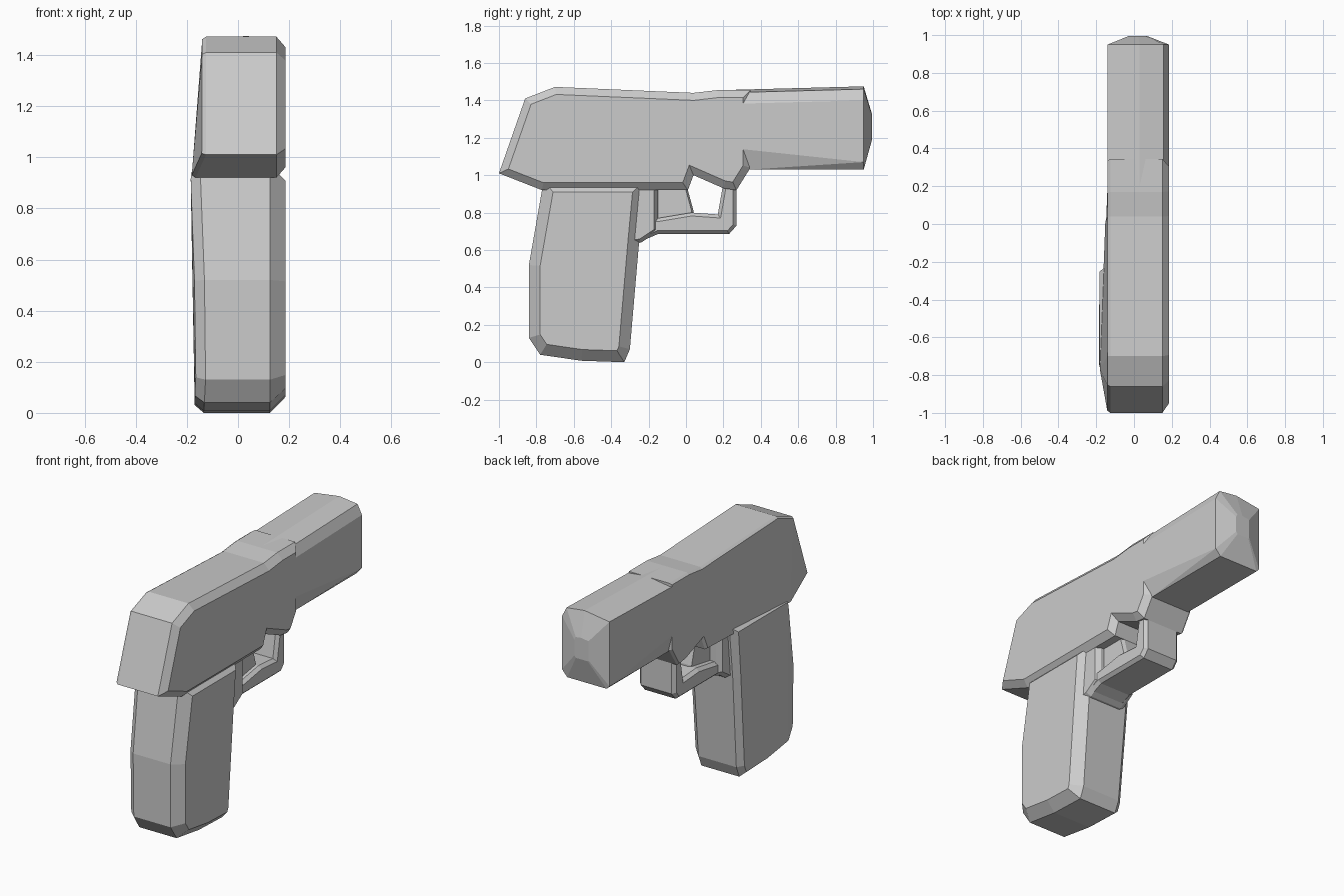
import bpy, bmesh
from mathutils import Vector

cube = bpy.data.objects.get("Cube")
if cube:
    bpy.data.objects.remove(cube)

grey = bpy.data.materials.new("plain grey")
grey.use_nodes = True
colour = (0.6, 0.6, 0.6, 1)
grey.diffuse_color = colour
grey.node_tree.nodes["Principled BSDF"].inputs["Base Color"].default_value = colour


def clamp(v):
    return max(0.0, min(1.0, v))


def finish(name, bm):
    bmesh.ops.recalc_face_normals(bm, faces=bm.faces)
    mesh = bpy.data.meshes.new(name)
    bm.to_mesh(mesh)
    bm.free()
    mesh.materials.append(grey)
    obj = bpy.data.objects.new(name, mesh)
    bpy.context.collection.objects.link(obj)
    return obj


def inset(points, d):
    """Move a counter-clockwise outline inward by d, with limited mitres."""
    pts = [Vector(p) for p in points]
    out = []
    for i, p in enumerate(pts):
        a = (p - pts[i - 1]).normalized()
        b = (pts[(i + 1) % len(pts)] - p).normalized()
        na, nb = Vector((-a.y, a.x)), Vector((-b.y, b.x))
        out.append(p + (na + nb) * d / max(0.6, 1 + na.dot(nb)))
    return out


def slab(name, outline, layers, bulge=0):
    """Loft a (y, z) outline through (x, inset) layers, swelling the right side."""
    bm = bmesh.new()
    loops = []
    for x, d in layers:
        loop = []
        for y, z in inset(outline, d):
            swell = clamp((0.1 - y) / 0.35) * clamp((y + 1) / 0.25)
            swell *= clamp((1.42 - z) / 0.5) * (0.6 + 0.4 * clamp(z / 0.9))
            loop.append(bm.verts.new((x - (bulge * swell if x < 0 else 0), y, z)))
        loops.append(loop)
    n = len(outline)
    for lo, hi in zip(loops, loops[1:]):
        for i in range(n):
            j = (i + 1) % n
            bm.faces.new((lo[i], lo[j], hi[j], hi[i]))
    caps = [bm.faces.new(loops[0]), bm.faces.new(loops[-1])]
    bmesh.ops.triangulate(bm, faces=caps)
    return finish(name, bm)


# Rear slide and frame, with the overhang above the grip
slab("slide_and_frame",
     [(-1, 1.01), (-0.77, 0.92), (0.01, 0.92), (0.04, 1.0), (0.2, 0.93),
      (0.27, 0.92), (0.345, 1.04), (0.345, 1.455), (0.17, 1.455),
      (0.04, 1.44), (-0.70, 1.472), (-0.86, 1.41)],
     [(-0.14, 0.01), (-0.125, 0), (0.15, 0), (0.185, 0.04)], 0.045)

# Barrel: chamfered section lofted to a blunt nose
section = [(-0.14, 1.05), (-0.12, 1.03), (0.15, 1.03), (0.185, 1.07),
           (0.185, 1.40), (0.155, 1.46), (0.03, 1.475), (-0.14, 1.45)]
bm = bmesh.new()
for y, scale in ((0.2, 1), (0.95, 1), (0.995, 0.3)):
    for x, z in section:
        drop = 0.02 * clamp((0.95 - y) / 0.75) if z > 1.3 else 0
        # the underside ends at the frame, so the inner end is kept higher
        base = 1.15 if y < 0.3 and z < 1.1 else z - drop
        bm.verts.new((0.02 + (x - 0.02) * scale, y, 1.26 + (base - 1.26) * scale))
for x in (-0.12, 0.15):
    bm.verts.new((x, 0.34, 1.03))
hull = bmesh.ops.convex_hull(bm, input=bm.verts)
loose = [v for v in bm.verts if not v.link_faces]
bmesh.ops.delete(bm, geom=loose, context='VERTS')
finish("barrel", bm)

# Grip
slab("grip",
     [(-0.84, 0.13), (-0.78, 0.04), (-0.56, 0.008), (-0.33, 0), (-0.30, 0.07),
      (-0.25, 0.65), (-0.22, 0.97), (-0.76, 0.97), (-0.77, 0.92), (-0.84, 0.52)],
     [(-0.145, 0.03), (-0.11, 0), (0.125, 0), (0.185, 0.06)], 0.04)

# Trigger guard, flaring into the grip
slab("trigger_guard",
     [(-0.28, 0.63), (-0.15, 0.685), (0.23, 0.685), (0.27, 0.73), (0.27, 0.96),
      (0.20, 0.96), (0.17, 0.79), (0.03, 0.80), (-0.15, 0.77), (-0.28, 0.77)],
     [(-0.11, 0.018), (-0.09, 0), (0.12, 0), (0.14, 0.018)])

# Trigger and the web behind it
slab("trigger",
     [(-0.28, 0.70), (0.04, 0.72), (0.04, 0.81), (0.01, 0.92), (0.03, 0.99), (-0.28, 0.99)],
     [(-0.06, 0.01), (-0.04, 0), (0.08, 0), (0.10, 0.01)])

# Shoulder where the guard meets the grip
slab("guard_shoulder",
     [(-0.30, 0.63), (-0.24, 0.64), (-0.15, 0.70), (-0.15, 0.94), (-0.30, 0.94)],
     [(-0.13, 0.02), (-0.10, 0), (0.12, 0), (0.15, 0.02)])
